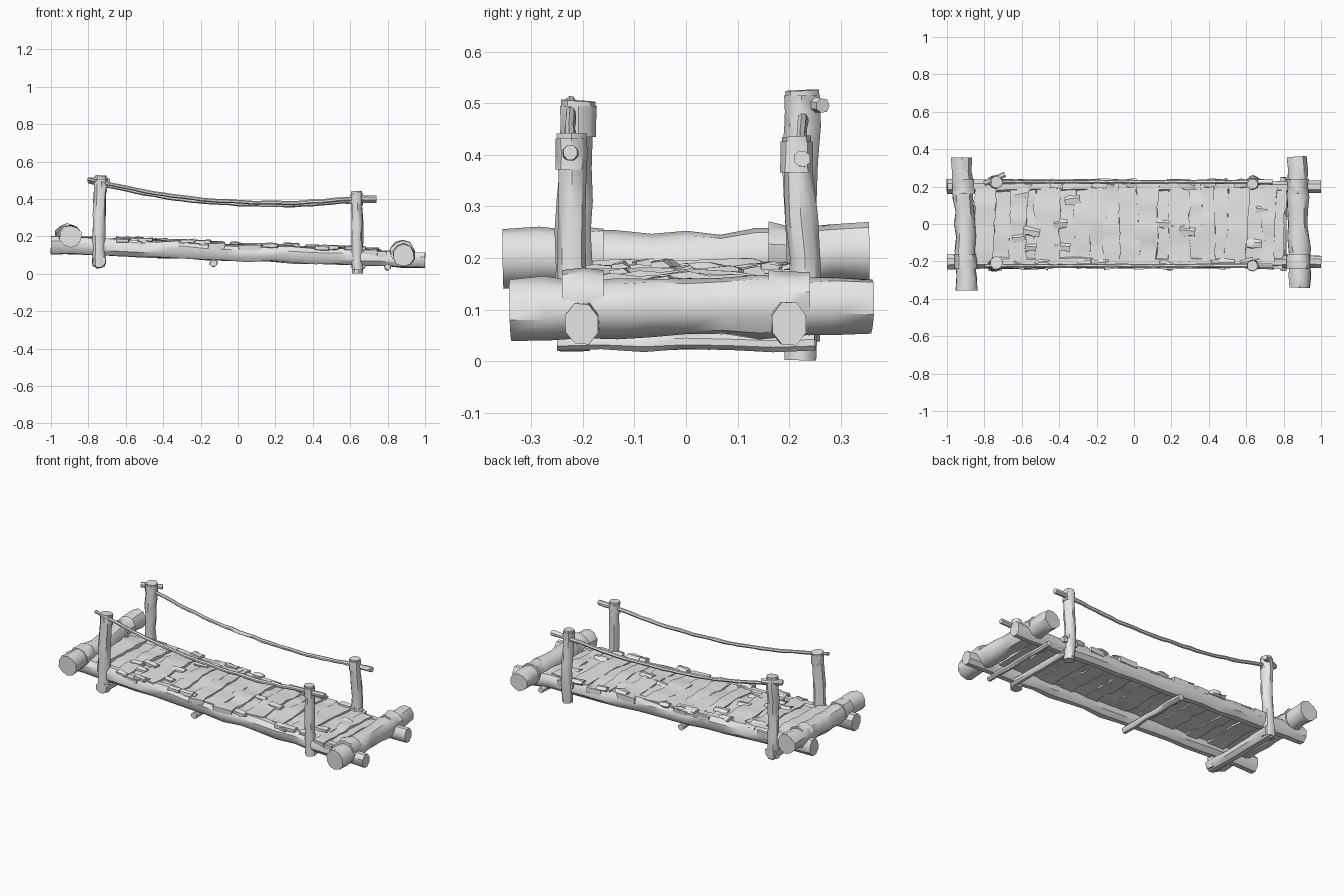
import bpy, bmesh, math, random
from mathutils import Vector

random.seed(11)
if "Cube" in bpy.data.objects:
    bpy.data.objects.remove(bpy.data.objects["Cube"])

wood = bpy.data.materials.new("weathered_grey")
wood.use_nodes = True
GREY = (0.8, 0.8, 0.8, 1)
wood.diffuse_color = GREY
wood.node_tree.nodes["Principled BSDF"].inputs["Base Color"].default_value = GREY


def resample(pts, step, wander):
    """Split a polyline into short pieces and let the inner points stray a little."""
    out = []
    for a, b in zip(pts, pts[1:]):
        a, b = Vector(a), Vector(b)
        n = max(1, round((b - a).length / step))
        out += [a.lerp(b, i / n) for i in range(n)]
    for p in out[1:]:
        p += Vector([random.uniform(-wander, wander) for _ in range(3)])
    return out + [Vector(pts[-1])]


def timber(name, pts, r0, r1=None, sides=10, step=0.09, rough=0.08,
           size=(1, 1), up=(0, 0, 1), wander=0.0):
    """Hewn log, rope or plank: irregular rings swept along a path, capped at the ends."""
    r1 = r1 or r0
    path = resample(pts, step, wander)
    bm = bmesh.new()
    rings = []
    for i, p in enumerate(path):
        t = (path[min(i + 1, len(path) - 1)] - path[max(i - 1, 0)]).normalized()
        side = t.cross(Vector(up)).normalized()
        top = side.cross(t)
        r = (r0 + (r1 - r0) * i / (len(path) - 1)) * random.uniform(1 - rough, 1 + rough)
        ring = []
        for k in range(sides):
            a = math.tau * (k + 0.5) / sides
            q = r * random.uniform(1 - rough, 1 + rough)
            ring.append(bm.verts.new(p + side * math.cos(a) * q * size[0]
                                     + top * math.sin(a) * q * size[1]))
        rings.append(ring)
    for a, b in zip(rings, rings[1:]):
        for k in range(sides):
            j = (k + 1) % sides
            bm.faces.new((a[k], a[j], b[j], b[k]))
    bm.faces.new(rings[0][::-1])
    bm.faces.new(rings[-1])
    bmesh.ops.recalc_face_normals(bm, faces=bm.faces)
    mesh = bpy.data.meshes.new(name)
    bm.to_mesh(mesh)
    bm.free()
    mesh.materials.append(wood)
    ob = bpy.data.objects.new(name, mesh)
    bpy.context.collection.objects.link(ob)
    bpy.ops.object.select_all(action="DESELECT")
    ob.select_set(True)
    bpy.context.view_layer.objects.active = ob
    bpy.ops.object.shade_smooth_by_angle(angle=math.radians(40))


def beam_z(x):
    return 0.113 - 0.041 * x


# Long side beams, sloping down toward +x
for label, y in (("front", -0.202), ("back", 0.2)):
    timber(label + "_beam", [(-1, y, beam_z(-1)), (1, y, beam_z(1))],
           0.05, 0.042, sides=8, step=0.12, rough=0.05, size=(0.84, 1), wander=0.004)

# Heavy end logs lying across the beams
timber("upper_end_log", [(-0.895, -0.355, 0.2), (-0.905, 0, 0.195), (-0.92, 0.355, 0.21)],
       0.056, rough=0.07, step=0.07, wander=0.004)
timber("lower_end_log", [(0.885, -0.34, 0.098), (0.88, 0, 0.105), (0.87, 0.36, 0.108)],
       0.06, 0.057, rough=0.07, step=0.07, wander=0.004)

# Swollen bindings where the logs cross the beams
for x, y, z in ((0.88, -0.2, 0.115), (0.875, 0.2, 0.115), (-0.9, -0.2, 0.202), (-0.912, 0.2, 0.207)):
    timber("log_binding", [(x, y - 0.04, z), (x, y + 0.04, z)],
           0.06, step=0.04, rough=0.09)

# Cross bars beneath the deck
for x, z, r, reach in ((-0.742, 0.066, 0.037, 0.25), (-0.13, 0.056, 0.019, 0.235),
                       (0.66, 0.045, 0.022, 0.22), (0.8, 0.036, 0.017, 0.25)):
    timber("under_bar", [(x, -reach, z), (x, reach, z)], r, sides=8, rough=0.07, wander=0.003)

# Deck planks: uneven widths, heights and ends, slightly overlapping
x, step_up = -0.85, 1
while x < 0.77:
    w = min(random.uniform(0.06, 0.115), 0.8 - x)
    c = x + w / 2
    z = beam_z(c) + 0.034 + step_up * random.uniform(0.001, 0.008)
    skew = random.uniform(-0.012, 0.012)
    ends = [random.choice((0.195, 0.205, 0.22, 0.24)) for _ in range(2)]
    timber("plank", [(c - skew, -ends[0], z - 0.008), (c, 0, z), (c + skew, ends[1], z - 0.008)],
           0.072, sides=4, step=0.045, rough=0.09, size=(w / 0.088, 0.3), wander=0.005)
    x += w
    step_up = -step_up

# Loose splinters on the deck, and broken ends hanging over the beams
for i in range(34):
    c = random.uniform(-0.74, 0.74)
    y = random.choice((-0.215, 0.215, random.uniform(-0.15, 0.15)))
    z = beam_z(c) + random.uniform(0.036, 0.05)
    timber("splinter", [(c - random.uniform(0.02, 0.05), y, z), (c + 0.04, y + random.uniform(-0.02, 0.02), z)],
           0.021, sides=5, step=0.03, rough=0.2, size=(1.1, 0.65))

# Corner posts: path and radius, with a blunt swollen head
posts = {
    "front_upper": ([(-0.745, -0.222, 0.04), (-0.742, -0.218, 0.25), (-0.735, -0.208, 0.505)], 0.034),
    "back_upper": ([(-0.745, 0.225, 0.04), (-0.742, 0.225, 0.25), (-0.735, 0.224, 0.525)], 0.033),
    "front_lower": ([(0.638, -0.218, 0.02), (0.636, -0.22, 0.2), (0.634, -0.222, 0.442)], 0.029),
    "back_lower": ([(0.638, 0.222, 0.002), (0.636, 0.23, 0.2), (0.634, 0.214, 0.436)], 0.031),
}
for label, (pts, r) in posts.items():
    timber(label + "_post", pts, r, sides=9, step=0.07, rough=0.07, up=(0, 1, 0), wander=0.003)
    tip = Vector(pts[2])
    timber(label + "_head", [tip - Vector((0, 0, 0.07)), tip - Vector((0, 0, 0.01))],
           r * 1.05, r * 1.1, sides=9, step=0.03, rough=0.07, up=(0, 1, 0))

# Tie peg on the tallest post
timber("tie_peg", [(-0.8, 0.215, 0.5), (-0.69, 0.265, 0.495)], 0.015, sides=7, step=0.04)

# Sagging hand ropes, with free ends past the posts
sag = [(-0.8, 0.505), (-0.72, 0.487), (-0.55, 0.45), (-0.35, 0.415), (-0.15, 0.393),
       (0.1, 0.38), (0.3, 0.379), (0.5, 0.392), (0.64, 0.403), (0.74, 0.405)]
for label, y, drop in (("front", -0.224, 0), ("back", 0.225, 0.012)):
    timber(label + "_rope", [(px, y, pz - drop) for px, pz in sag], 0.01, 0.012,
           sides=7, step=0.05, rough=0.08, wander=0.002)
    timber(label + "_rope_end", [(0.66, y, 0.402 - drop), (0.74, y, 0.405 - drop)],
           0.014, 0.016, sides=8, step=0.04)
